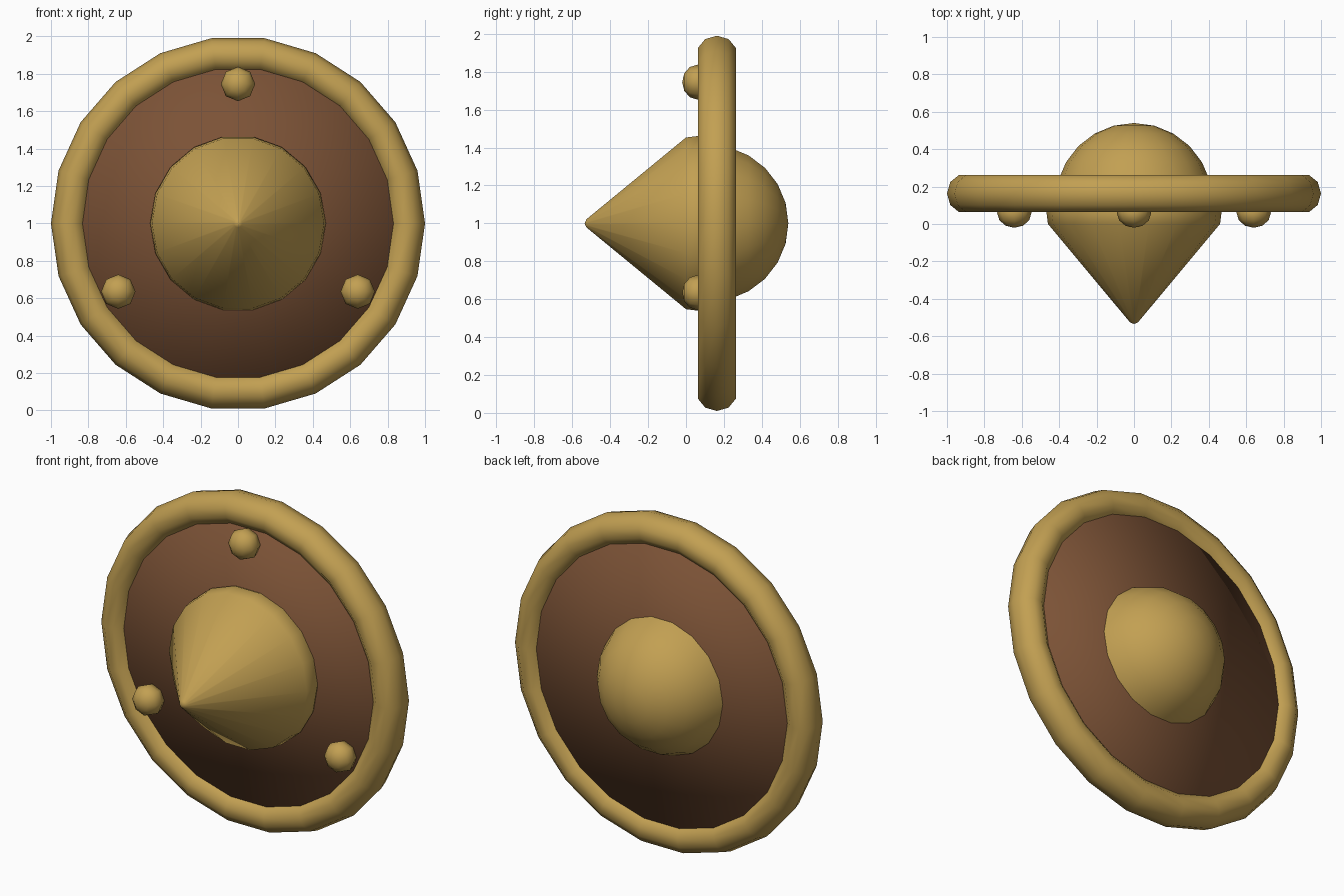
import bpy
import bmesh
from math import sin, cos, pi

cube = bpy.data.objects.get("Cube")
if cube:
    bpy.data.objects.remove(cube, do_unlink=True)


def material(name, colour):
    mat = bpy.data.materials.new(name)
    mat.use_nodes = True
    mat.diffuse_color = colour
    mat.node_tree.nodes["Principled BSDF"].inputs["Base Color"].default_value = colour
    return mat


gold = material("gold", (0.54, 0.35, 0.085, 1))
brown = material("brown wood", (0.2, 0.085, 0.037, 1))


def lathe(name, profile, sides, mat, x=0, z=1, closed=False):
    """Spin a (depth, radius) profile about the front-to-back axis."""
    bm = bmesh.new()
    rings = []
    for y, r in profile:
        count = sides if r > 0 else 1
        rings.append([bm.verts.new((x + r * cos(2 * pi * i / sides), y,
                                    z + r * sin(2 * pi * i / sides)))
                      for i in range(count)])
    pairs = list(zip(rings, rings[1:]))
    if closed:
        pairs.append((rings[-1], rings[0]))
    for a, b in pairs:
        for i in range(sides):
            j = (i + 1) % sides
            corners = [a[i % len(a)], a[j % len(a)], b[j % len(b)], b[i % len(b)]]
            bm.faces.new(list(dict.fromkeys(corners)))
    bmesh.ops.recalc_face_normals(bm, faces=bm.faces)
    mesh = bpy.data.meshes.new(name)
    bm.to_mesh(mesh)
    bm.free()
    mesh.materials.append(mat)
    mesh.shade_smooth()
    obj = bpy.data.objects.new(name, mesh)
    bpy.context.collection.objects.link(obj)
    return obj


# Wooden panel
lathe("panel", [(0.1, 0), (0.1, 0.9), (0.23, 0.9), (0.23, 0)], 14, brown)

# Rounded rim
tube = [(0.163 + 0.105 * sin(a), 0.906 + 0.094 * cos(a))
        for a in (2 * pi * k / 10 for k in range(10))]
lathe("rim", tube, 22, gold, closed=True)

# Central boss: pointed cone in front, rounded dome behind
dome = [(0.12 + 0.42 * sin(a), 0.42 * cos(a))
        for a in (pi / 2 * k / 6 for k in range(2, 6))]
lathe("boss", [(-0.535, 0), (-0.525, 0.022), (0, 0.46), (0.08, 0.47)]
      + dome + [(0.54, 0)], 18, gold)

# Three studs
ball = [(0.06, 0.0)]
arc = [(0.06 - 0.08 * cos(pi * k / 6), 0.092 * sin(pi * k / 6)) for k in range(1, 6)]
for name, x, z in (("top_stud", 0, 1.745), ("left_stud", 0.64, 0.635),
                   ("right_stud", -0.64, 0.635)):
    lathe(name, [(-0.02, 0)] + arc + [(0.14, 0)], 8, gold, x, z)
